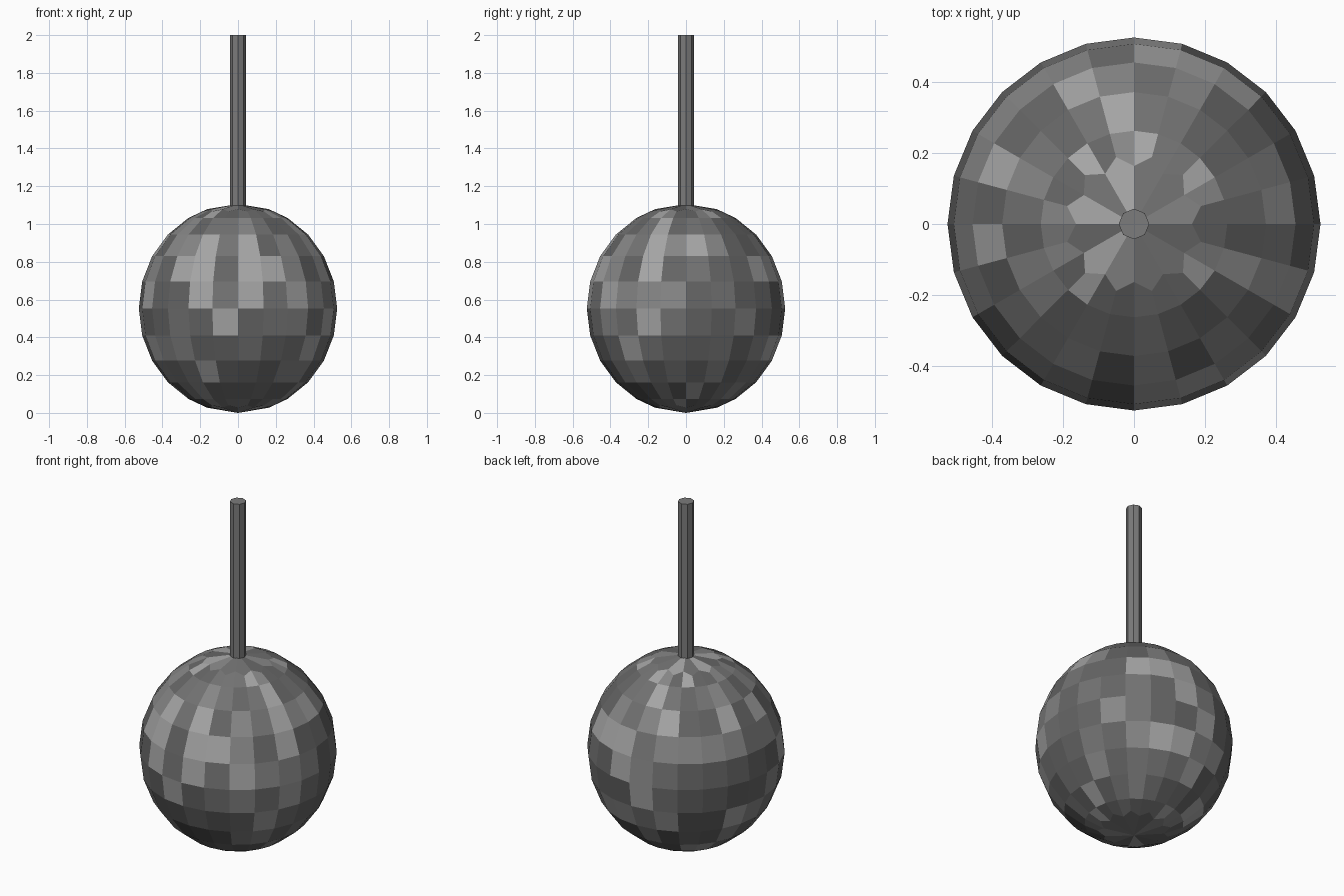
import bpy, bmesh, random
from math import sin, cos, pi, radians

if "Cube" in bpy.data.objects:
    bpy.data.objects.remove(bpy.data.objects["Cube"])

random.seed(4)
SEG, R, H, CZ = 24, 0.525, 0.553, 0.557


def grey(name, v):
    m = bpy.data.materials.new(name)
    m.diffuse_color = (v, v, v, 1)
    m.use_nodes = True
    m.node_tree.nodes["Principled BSDF"].inputs["Base Color"].default_value = m.diffuse_color
    return m


def add_object(name, bm, mats):
    bmesh.ops.recalc_face_normals(bm, faces=bm.faces)
    me = bpy.data.meshes.new(name)
    bm.to_mesh(me)
    bm.free()
    for m in mats:
        me.materials.append(m)
    ob = bpy.data.objects.new(name, me)
    bpy.context.collection.objects.link(ob)
    return ob


# Mirror ball: regular rings, then a zigzag ring and kite tiles at each pole
tiles = [grey("tile_grey_%d" % i, v) for i, v in enumerate((0.13, 0.17, 0.24, 0.38))]
pick = lambda: random.choices(range(4), (4, 4, 3, 2))[0]
bm = bmesh.new()


def ring(side, lat=None):
    verts = []
    for i in range(SEG):
        a = 2 * pi * i / SEG
        if lat is None:
            r = 0.195 if i % 2 else 0.163
            z = side * H * (1 - (r / R) ** 2) ** 0.5
        else:
            r, z = R * cos(lat), H * sin(lat)
        verts.append(bm.verts.new((r * cos(a), r * sin(a), CZ + z)))
    return verts


rings = [ring(-1)] + [ring(1, radians(d)) for d in range(-60, 61, 15)] + [ring(1)]
for lo, hi in zip(rings, rings[1:]):
    for i in range(SEG):
        j = (i + 1) % SEG
        bm.faces.new((lo[i], lo[j], hi[j], hi[i])).material_index = pick()
for verts, side in ((rings[0], -1), (rings[-1], 1)):
    pole = bm.verts.new((0, 0, CZ + side * H))
    for i in range(0, SEG, 2):
        f = bm.faces.new((pole, verts[i], verts[i + 1], verts[(i + 2) % SEG]))
        f.material_index = pick()
bmesh.ops.translate(bm, verts=bm.verts, vec=(0, 0, H - CZ))
add_object("mirror_ball", bm, tiles)

# Hanging rod, eight sided
bm = bmesh.new()
bmesh.ops.create_cone(bm, cap_ends=True, segments=8, radius1=0.043, radius2=0.043, depth=0.92)
rod = add_object("hanging_rod", bm, [grey("rod_grey", 0.2)])
rod.location.z = 1.54
